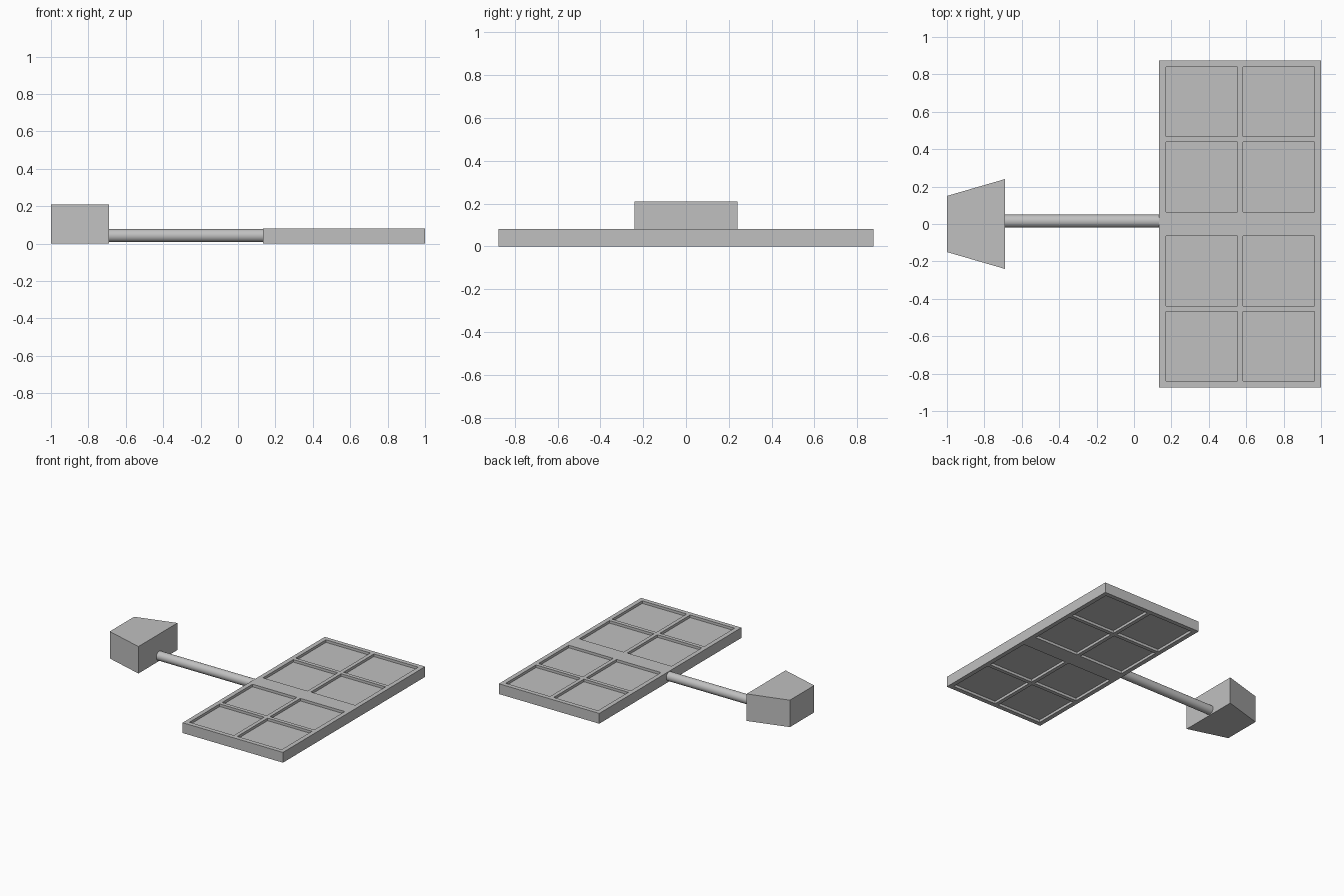
import bpy, bmesh
from math import pi

if "Cube" in bpy.data.objects:
    bpy.data.objects.remove(bpy.data.objects["Cube"], do_unlink=True)

grey = bpy.data.materials.new("plain_grey")
grey.use_nodes = True
colour = (0.53, 0.53, 0.53, 1)
grey.diffuse_color = colour
grey.node_tree.nodes["Principled BSDF"].inputs["Base Color"].default_value = colour


def finish(name, bm):
    bmesh.ops.recalc_face_normals(bm, faces=bm.faces)
    mesh = bpy.data.meshes.new(name)
    bm.to_mesh(mesh)
    bm.free()
    mesh.materials.append(grey)
    obj = bpy.data.objects.new(name, mesh)
    bpy.context.collection.objects.link(obj)
    return obj


def extrude_up(bm, height):
    faces = bmesh.ops.extrude_face_region(bm, geom=bm.faces[:])["geom"]
    verts = [v for v in faces if isinstance(v, bmesh.types.BMVert)]
    bmesh.ops.translate(bm, verts=verts, vec=(0, 0, height))


def prism(name, outline, bottom, top):
    bm = bmesh.new()
    bm.faces.new([bm.verts.new((x, y, bottom)) for x, y in outline])
    extrude_up(bm, top - bottom)
    return finish(name, bm)


X0, X1, Y, HEIGHT = 0.135, 1.0, 0.875, 0.08
RIM, BAR, SPINE = 0.035, 0.03, 0.13
RECESS = 0.02

# Panel frame: a lattice of rims and bars with open cells
mid = (X0 + X1) / 2
xs = [X0, X0 + RIM, mid - BAR / 2, mid + BAR / 2, X1 - RIM, X1]
row = (Y - RIM - SPINE / 2 - BAR) / 2
half = [SPINE / 2, SPINE / 2 + row, SPINE / 2 + row + BAR, Y - RIM, Y]
ys = [-y for y in reversed(half)] + half
bm = bmesh.new()
grid = [[bm.verts.new((x, y, 0)) for y in ys] for x in xs]
for i in range(len(xs) - 1):
    for j in range(len(ys) - 1):
        if i % 2 and j % 2:
            continue
        bm.faces.new((grid[i][j], grid[i + 1][j], grid[i + 1][j + 1], grid[i][j + 1]))
extrude_up(bm, HEIGHT)
finish("panel_frame", bm)

# Cell sheet set back inside the frame on both sides
a, b, c = X0 + RIM / 2, X1 - RIM / 2, Y - RIM / 2
prism("panel_cells", [(a, -c), (b, -c), (b, c), (a, c)], RECESS, HEIGHT - RECESS)

# Tapered end block
prism("end_block", [(-1, -0.15), (-0.69, -0.24), (-0.69, 0.24), (-1, 0.15)], 0, 0.21)

# Round connecting shaft
bpy.ops.mesh.primitive_cylinder_add(
    vertices=32, radius=0.035, depth=X0 + 0.01 + 0.7,
    location=((X0 + 0.01 - 0.7) / 2, 0.015, 0.042), rotation=(0, pi / 2, 0))
shaft = bpy.context.object
shaft.name = "shaft"
shaft.data.materials.append(grey)
bpy.ops.object.shade_smooth_by_angle()
